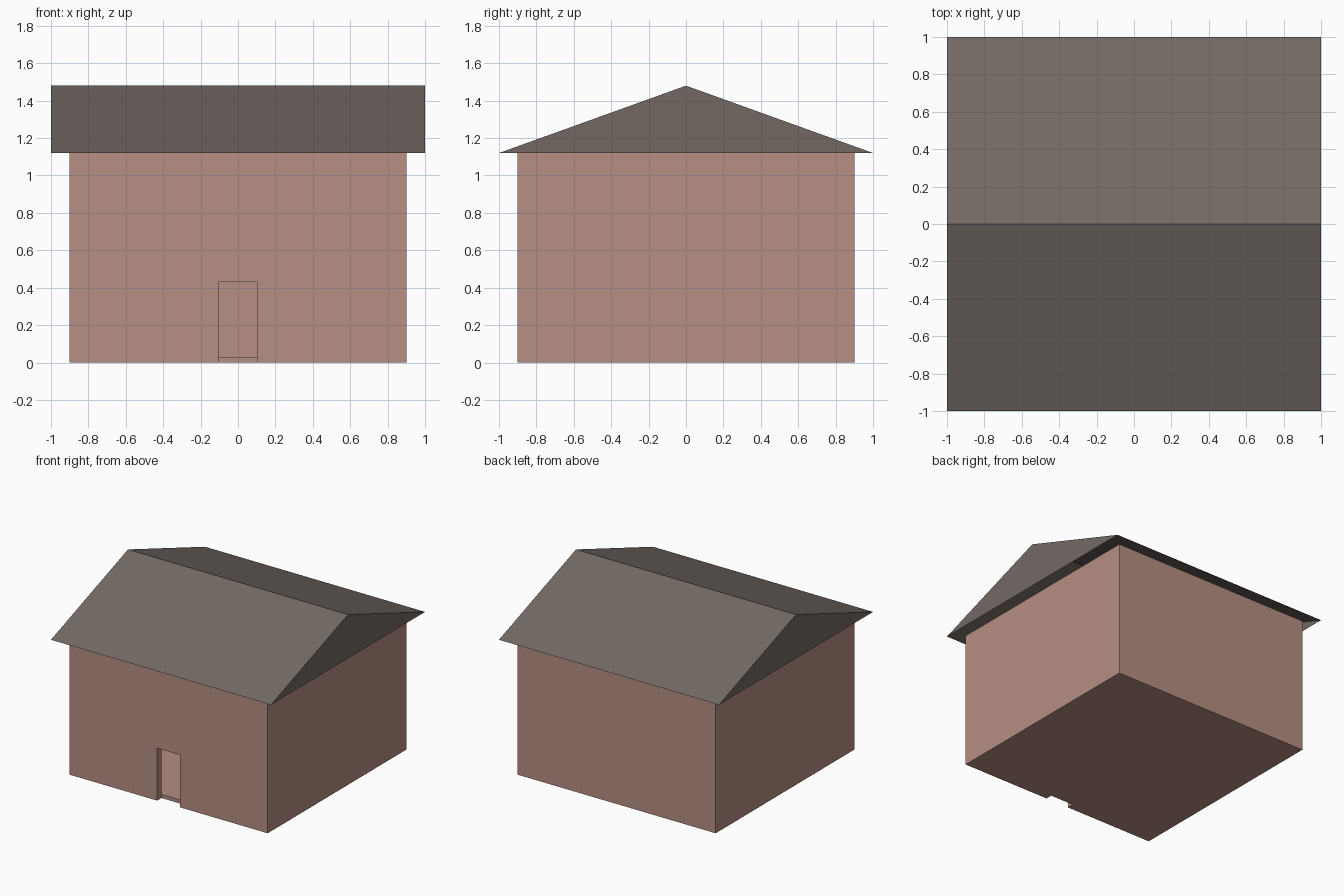
import bpy, bmesh

if "Cube" in bpy.data.objects:
    bpy.data.objects.remove(bpy.data.objects["Cube"])


def material(name, rgb):
    m = bpy.data.materials.new(name)
    lin = [((c / 255 + 0.055) / 1.055) ** 2.4 for c in rgb]
    m.diffuse_color = (*lin, 1)
    m.use_nodes = True
    m.node_tree.nodes["Principled BSDF"].inputs["Base Color"].default_value = m.diffuse_color
    return m


def add_object(name, bm, mat):
    me = bpy.data.meshes.new(name)
    bm.to_mesh(me)
    bm.free()
    me.materials.append(mat)
    ob = bpy.data.objects.new(name, me)
    bpy.context.collection.objects.link(ob)
    return ob


def extrude_outline(bm, loop, vec):
    """Closed prism from an outline swept along vec."""
    face = bm.faces.new([bm.verts.new(p) for p in loop])
    new = bmesh.ops.extrude_face_region(bm, geom=[face], use_keep_orig=True)["geom"]
    bmesh.ops.translate(bm, vec=vec, verts=[v for v in new if isinstance(v, bmesh.types.BMVert)])
    bmesh.ops.recalc_face_normals(bm, faces=bm.faces[:])


def box(name, x0, x1, y0, y1, z0, z1, mat):
    bm = bmesh.new()
    extrude_outline(bm, [(x0, y0, z0), (x1, y0, z0), (x1, y1, z0), (x0, y1, z0)], (0, 0, z1 - z0))
    return add_object(name, bm, mat)


clay = material("dusty brick", (182, 142, 131))
slate = material("grey brown roof", (115, 105, 100))

W, T, H = 0.9, 0.055, 1.12      # half width, wall thickness, wall height
DW, DH = 0.105, 0.43            # doorway half width and height
IN = W - T

# Front wall with open doorway
bm = bmesh.new()
outline = [(-W, 0), (-DW, 0), (-DW, DH), (DW, DH), (DW, 0), (W, 0), (W, H), (-W, H)]
extrude_outline(bm, [(x, -W, z) for x, z in outline], (0, T, 0))
add_object("front_wall", bm, clay)

# Remaining walls and floor slab
box("back_wall", -W, W, IN, W, 0, H, clay)
box("left_wall", -W, -IN, -IN, IN, 0, H, clay)
box("right_wall", IN, W, -IN, IN, 0, H, clay)
box("floor", -IN, IN, -IN, IN, 0, 0.03, clay)

# Gable roof, a shell open underneath
bm = bmesh.new()
extrude_outline(bm, [(-1, -1, H), (-1, 1, H), (-1, 0, 1.48)], (2, 0, 0))
bmesh.ops.delete(bm, geom=[f for f in bm.faces if f.normal.z < -0.9], context="FACES_ONLY")
add_object("roof", bm, slate)
